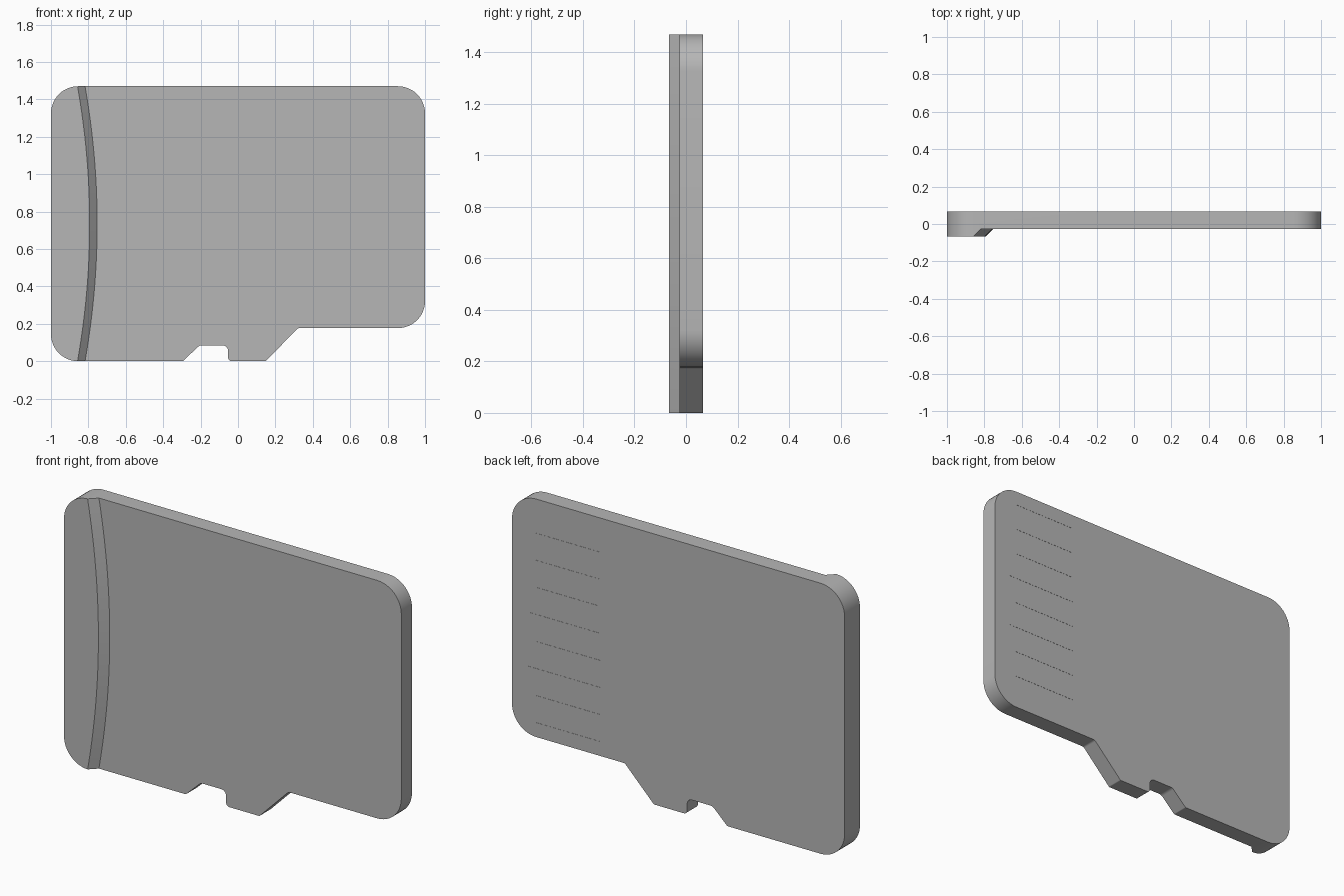
import bpy, bmesh, math
from mathutils import Vector

if "Cube" in bpy.data.objects:
    bpy.data.objects.remove(bpy.data.objects["Cube"])

FRONT, STEP, BACK = -0.066, -0.026, 0.066
TOP = 1.47


def rounded(corners, steps=12):
    """Closed 2D outline from (x, z, radius) corners, filleting each one."""
    out = []
    n = len(corners)
    for i, (x, z, r) in enumerate(corners):
        p = Vector((x, z))
        a = (Vector(corners[i - 1][:2]) - p).normalized()
        b = (Vector(corners[(i + 1) % n][:2]) - p).normalized()
        half = a.angle(b) / 2
        centre = p + (a + b).normalized() * (r / math.sin(half))
        start = p + a * (r / math.tan(half)) - centre
        end = p + b * (r / math.tan(half)) - centre
        sweep = start.angle_signed(end)
        for k in range(steps + 1):
            t = -sweep * k / steps
            out.append(centre + Vector((start.x * math.cos(t) - start.y * math.sin(t),
                                        start.x * math.sin(t) + start.y * math.cos(t))))
    return out


def loft(name, ring_a, y_a, ring_b, y_b):
    """Solid between two matching x-z outlines at two depths."""
    bm = bmesh.new()
    a = [bm.verts.new((p[0], y_a, p[1])) for p in ring_a]
    b = [bm.verts.new((p[0], y_b, p[1])) for p in ring_b]
    bm.faces.new(a)
    bm.faces.new(b[::-1])
    for i in range(len(a)):
        j = (i + 1) % len(a)
        bm.faces.new((a[i], b[i], b[j], a[j]))
    bmesh.ops.recalc_face_normals(bm, faces=bm.faces)
    mesh = bpy.data.meshes.new(name)
    bm.to_mesh(mesh)
    bm.free()
    ob = bpy.data.objects.new(name, mesh)
    bpy.context.collection.objects.link(ob)
    return ob


def subtract(target, cutter):
    """Cut one solid out of another and discard the cutter."""
    cutter.hide_render = True
    mod = target.modifiers.new("cut", 'BOOLEAN')
    mod.operation = 'DIFFERENCE'
    mod.solver = 'EXACT'
    mod.object = cutter
    bpy.context.view_layer.objects.active = target
    bpy.ops.object.modifier_apply(modifier=mod.name)
    bpy.data.objects.remove(cutter)


# Card body at full thickness, with side notch and shoulder
outline = rounded([
    (-1, 0, 0.145), (-0.295, 0, 0.01), (-0.205, 0.085, 0.03), (-0.053, 0.085, 0.03),
    (-0.053, 0, 0.02), (0.147, 0, 0.01), (0.322, 0.177, 0.02), (1, 0.177, 0.145),
    (1, TOP, 0.145), (-1, TOP, 0.145)])
body = loft("card_body", outline, FRONT, outline, BACK)
grey = bpy.data.materials.new("dark_grey")
grey.diffuse_color = (0.47, 0.47, 0.47, 1)
grey.use_nodes = True
grey.node_tree.nodes["Principled BSDF"].inputs["Base Color"].default_value = grey.diffuse_color
body.data.materials.append(grey)


# Front relief: leaves a curved, sloped grip ridge at the left end
def relief_ring(shift):
    mid = TOP / 2
    ring = []
    for k in range(49):
        z = mid + (k / 24 - 1) * (mid + 0.1)
        ring.append((-0.753 - 0.065 * ((z - mid) / mid) ** 2 - shift, z))
    return ring + [(1.2, TOP + 0.1), (1.2, -0.1)]


depth = 0.07
subtract(body, loft("relief_cutter", relief_ring(depth), STEP - depth, relief_ring(0), STEP))

# Eight shallow contact recesses on the back; two are longer
for i in range(8):
    x0, x1 = 0.47, 0.90 if i in (3, 5) else 0.855
    z0 = 1.284 - 0.147 * i
    z1 = z0 + 0.107
    ring = [(x0, z0), (x1, z0), (x1, z1), (x0, z1)]
    subtract(body, loft("contact_cutter", ring, BACK - 0.001, ring, BACK + 0.02))

# Smooth rounded corners, sharp edges elsewhere
for face in body.data.polygons:
    face.material_index = 0
body.select_set(True)
bpy.context.view_layer.objects.active = body
bpy.ops.object.shade_smooth_by_angle(angle=math.radians(30))
